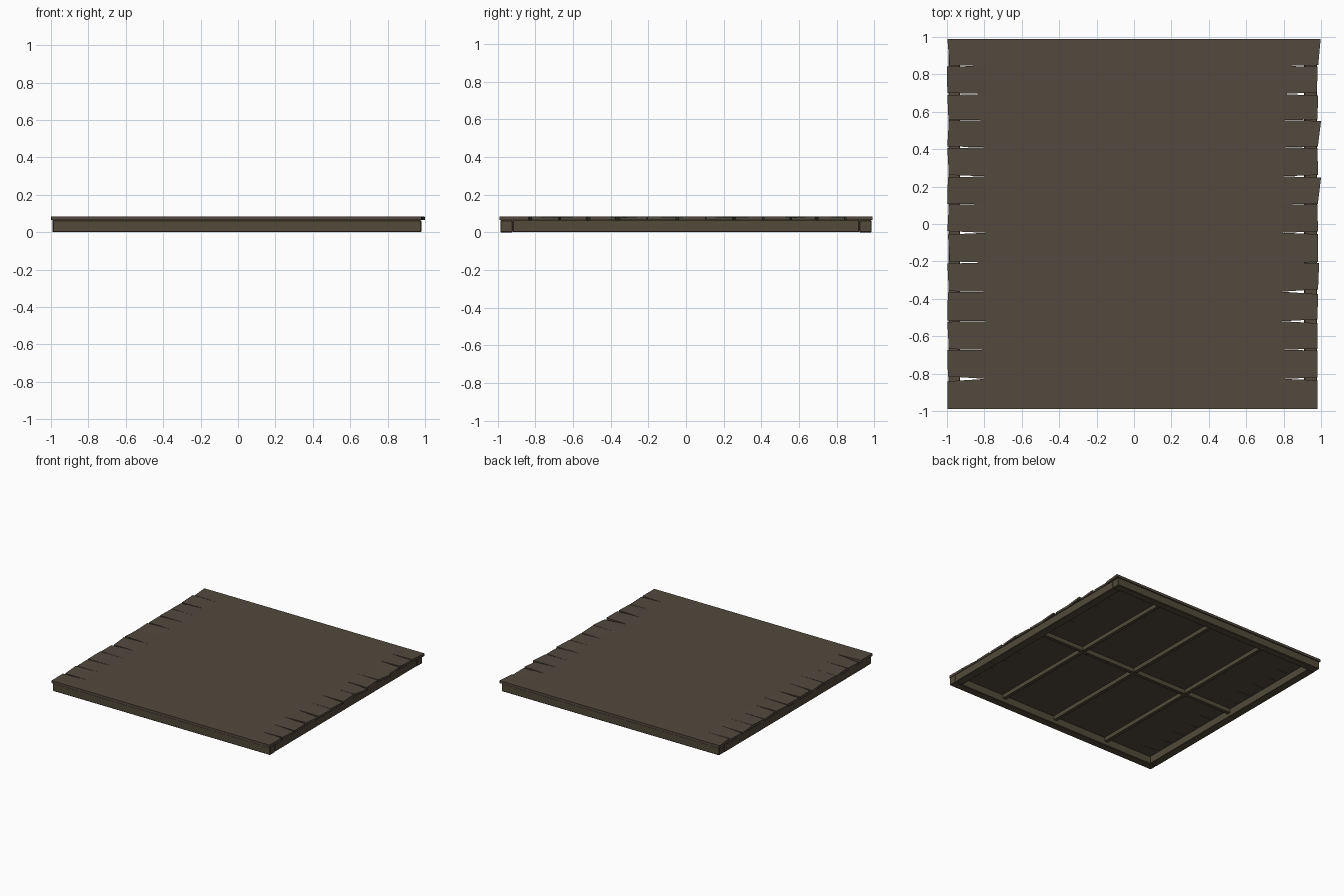
import bpy, bmesh

if "Cube" in bpy.data.objects:
    bpy.data.objects.remove(bpy.data.objects["Cube"])


def material(name, col):
    m = bpy.data.materials.new(name)
    m.diffuse_color = (*col, 1)
    m.use_nodes = True
    m.node_tree.nodes["Principled BSDF"].inputs["Base Color"].default_value = m.diffuse_color
    return m


DECK = material("brown deck wood", (0.084, 0.067, 0.048))
BEAM = material("olive brown beam wood", (0.084, 0.069, 0.042))


def finish(bm, name, mat):
    bmesh.ops.recalc_face_normals(bm, faces=bm.faces)
    me = bpy.data.meshes.new(name)
    bm.to_mesh(me)
    bm.free()
    me.materials.append(mat)
    ob = bpy.data.objects.new(name, me)
    bpy.context.collection.objects.link(ob)
    return ob


def box(name, x0, x1, y0, y1, z0, z1, mat, bevel=0):
    bm = bmesh.new()
    bmesh.ops.create_cube(bm, size=1)
    for v in bm.verts:
        v.co.x = x1 if v.co.x > 0 else x0
        v.co.y = y1 if v.co.y > 0 else y0
        v.co.z = z1 if v.co.z > 0 else z0
    if bevel:
        bmesh.ops.bevel(bm, geom=bm.edges[:], offset=bevel, segments=1, affect='EDGES')
    return finish(bm, name, mat)


Z0, Z1 = 0.065, 0.085

# outer frame: long beams front and back, side beams between them
box("front_beam", -0.99, 0.98, -0.985, -0.92, 0, Z0, BEAM, 0.004)
box("back_beam", -0.99, 0.98, 0.92, 0.985, 0, Z0, BEAM, 0.004)
box("left_beam", -0.993, -0.93, -0.92, 0.92, 0.002, Z0, BEAM, 0.003)
box("right_beam", 0.91, 0.978, -0.92, 0.92, 0.002, Z0, BEAM, 0.003)

# thin joists under the deck
for i, x in enumerate((-0.5, 0, 0.5)):
    box(f"joist_{i + 1}", x - 0.014, x + 0.014, -0.92, 0.92, 0.032, Z0, BEAM)
box("cross_joist", -0.93, 0.91, -0.014, 0.014, 0.03, Z0, BEAM)

# deck: solid middle with separate plank ends, split by tapering cracks
SEAMS = [-0.99, -0.828, -0.672, -0.52, -0.362, -0.206, -0.047,
         0.105, 0.255, 0.41, 0.555, 0.695, 0.845, 0.99]
# crack width at the end of each seam, outer edges included
GAP_R = [0, .014, .01, .02, .026, .004, .014, .004, .014, .008, .008, .018, .008, 0]
GAP_L = [0, .026, .006, .006, .006, .012, .018, .004, .014, .010, .004, .012, .006, 0]
# reach of each plank end at its front and back corner
END_R = [(.98, .98), (.98, .98), (.98, .98), (.98, .985), (.984, .99), (.985, .985), (.984, .98),
         (.983, 1.0), (.985, .98), (.983, 1.0), (.98, .985), (.978, .982), (.985, .998)]
END_L = [(.998, .998), (.995, .998), (.99, .998), (.998, .995), (.99, .998), (.985, .995), (.998, .99),
         (.998, .995), (.99, .998), (.998, .99), (.992, .998), (.998, 1.0), (.985, .998)]

bm = bmesh.new()
ROOT = 0.79


def quad(*vs):
    bm.faces.new(vs)


# each root seam is shared by the middle panel and the tabs
roots = {(s, k, z): bm.verts.new((s * ROOT, y, z))
         for s in (-1, 1) for k, y in enumerate(SEAMS) for z in (Z0, Z1)}
for k in range(len(SEAMS) - 1):
    for z in (Z0, Z1):
        quad(roots[-1, k, z], roots[1, k, z], roots[1, k + 1, z], roots[-1, k + 1, z])
for k in (0, len(SEAMS) - 1):
    quad(roots[-1, k, Z0], roots[1, k, Z0], roots[1, k, Z1], roots[-1, k, Z1])

for s, gaps, ends in ((1, GAP_R, END_R), (-1, GAP_L, END_L)):
    for k in range(len(SEAMS) - 1):
        sag = 0.003 + 0.002 * (k * 5 % 3)   # slight warp of one corner
        warp = (sag, 0) if (k + (s > 0)) % 2 else (0, sag)
        if k in (0, 12):
            warp = (0, 0)
        y = (SEAMS[k] + gaps[k] / 2, SEAMS[k + 1] - gaps[k + 1] / 2)
        tip = {(j, z): bm.verts.new((s * ends[k][j], y[j], z - (warp[j] if z == Z1 else 0)))
               for j in (0, 1) for z in (Z0, Z1)}
        for z in (Z0, Z1):
            quad(roots[s, k, z], tip[0, z], tip[1, z], roots[s, k + 1, z])
        for j in (0, 1):
            quad(roots[s, k + j, Z0], tip[j, Z0], tip[j, Z1], roots[s, k + j, Z1])
        quad(tip[0, Z0], tip[1, Z0], tip[1, Z1], tip[0, Z1])
finish(bm, "plank_deck", DECK)
